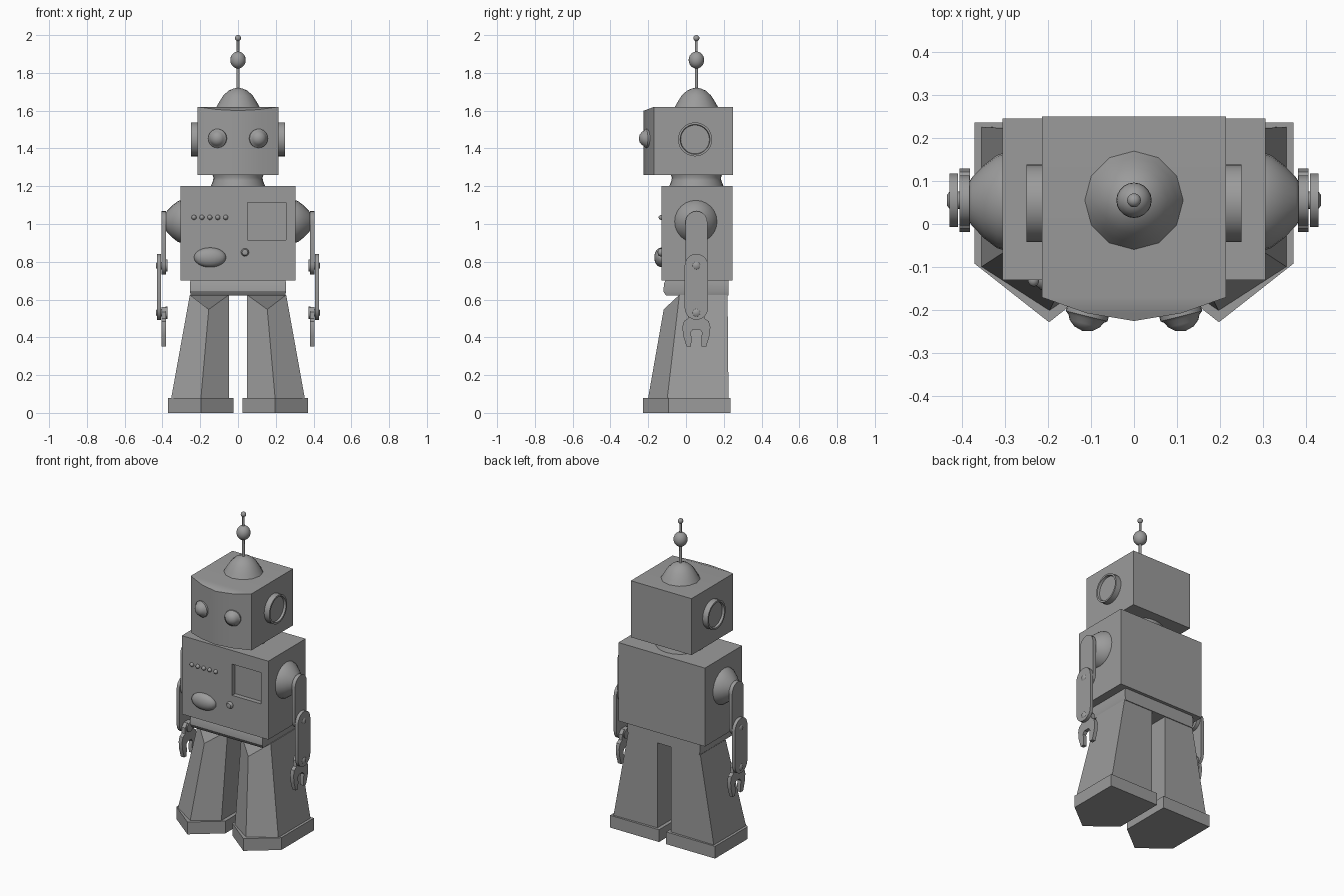
import bpy, bmesh
from math import sin, cos, pi, radians
from mathutils import Vector, Matrix

if "Cube" in bpy.data.objects:
    bpy.data.objects.remove(bpy.data.objects["Cube"])

grey = bpy.data.materials.new("plain grey")
grey.use_nodes = True
GREY = (0.33, 0.33, 0.33, 1)
grey.diffuse_color = GREY
grey.node_tree.nodes["Principled BSDF"].inputs["Base Color"].default_value = GREY

CY = 0.055  # depth of the shared centre line
X, Y, Z = Vector((1, 0, 0)), Vector((0, 1, 0)), Vector((0, 0, 1))


def finish(name, bm, smooth=None):
    bmesh.ops.recalc_face_normals(bm, faces=bm.faces)
    mesh = bpy.data.meshes.new(name)
    bm.to_mesh(mesh)
    bm.free()
    mesh.materials.append(grey)
    ob = bpy.data.objects.new(name, mesh)
    bpy.context.collection.objects.link(ob)
    if smooth:
        bpy.ops.object.select_all(action="DESELECT")
        ob.select_set(True)
        bpy.context.view_layer.objects.active = ob
        bpy.ops.object.shade_smooth_by_angle(angle=radians(smooth))
    return ob


def loft(loops):
    """Skin a stack of equal loops and cap both ends."""
    bm = bmesh.new()
    rings = [[bm.verts.new(p) for p in loop] for loop in loops]
    n = len(rings[0])
    for a, b in zip(rings, rings[1:]):
        for i in range(n):
            j = (i + 1) % n
            bm.faces.new((a[i], a[j], b[j], b[i]))
    bm.faces.new(rings[0])
    bm.faces.new(rings[-1])
    return bm


def box(name, x0, x1, y0, y1, z0, z1):
    rect = ((x0, y0), (x1, y0), (x1, y1), (x0, y1))
    return finish(name, loft([[(x, y, z) for x, y in rect] for z in (z0, z1)]))


def lathe(name, profile, loc, axis=Z, n=24, smooth=40):
    """Turn (radius, height) points around an axis."""
    bm = loft([[(r * cos(2 * pi * i / n), r * sin(2 * pi * i / n), h) for i in range(n)]
               for r, h in profile])
    bmesh.ops.remove_doubles(bm, verts=bm.verts, dist=0.0002)
    turn = Z.rotation_difference(axis).to_matrix().to_4x4()
    bm.transform(Matrix.Translation(loc) @ turn)
    return finish(name, bm, smooth)


def ball(name, loc, size):
    bm = bmesh.new()
    bmesh.ops.create_uvsphere(bm, u_segments=20, v_segments=12, radius=1)
    bm.transform(Matrix.Translation(loc) @ Matrix.Diagonal((*size, 1)))
    return finish(name, bm, 60)


def plate(name, outline, x0, x1):
    """Flat plate cut from a (y, z) outline."""
    return finish(name, loft([[(x, y, z) for y, z in outline] for x in (x0, x1)]), 30)


def capsule(z_top, z_bottom, r, n=10):
    top = [(CY + r * cos(pi * i / n), z_top + r * sin(pi * i / n)) for i in range(n + 1)]
    low = [(CY - r * cos(pi * i / n), z_bottom - r * sin(pi * i / n)) for i in range(n + 1)]
    return top + low


# Head: box with a bowed front whose top edge dips in the middle
front = ((-0.214, -0.17), (-0.11, -0.207), (0, -0.225), (0.11, -0.207), (0.214, -0.17))
plan = front + ((0.214, 0.25), (-0.214, 0.25))
top_z = (1.62, 1.606, 1.6, 1.606, 1.62, 1.62, 1.62)
bm = loft([[(x, y, 1.26) for x, y in plan],
           [(x, y, z) for (x, y), z in zip(plan, top_z)]])
bm.verts.ensure_lookup_table()
bmesh.ops.connect_verts(bm, verts=[bm.verts[7], bm.verts[11]])
finish("head", bm, 25)

# Dome and antenna
lathe("head_dome", ((0.117, 1.615), (0.1, 1.645), (0.078, 1.68), (0.05, 1.706),
                    (0.022, 1.718), (0.0001, 1.721)), (0, CY, 0), n=12)
lathe("antenna_rod", ((0.009, 1.7), (0.007, 1.98)), (0, CY, 0), n=10)
ball("antenna_ball", (0, CY, 1.868), (0.041, 0.041, 0.045))
ball("antenna_tip", (0, CY, 1.984), (0.016, 0.016, 0.016))

# Neck with a flared base
lathe("neck", ((0.145, 1.19), (0.142, 1.205), (0.132, 1.23), (0.13, 1.245), (0.137, 1.265)),
      (0, CY, 0))

# Torso with a sunken screen
torso = box("torso", -0.305, 0.305, -0.13, 0.245, 0.7, 1.2)
cutter = box("screen_cutter", 0.05, 0.253, -0.2, -0.1, 0.914, 1.113)
cutter.hide_render = True
mod = torso.modifiers.new("screen", "BOOLEAN")
mod.operation, mod.object, mod.solver = "DIFFERENCE", cutter, "EXACT"
bpy.context.view_layer.objects.active = torso
bpy.ops.object.modifier_apply(modifier=mod.name)
bpy.data.objects.remove(cutter)

# Front panel details
for i in range(5):
    ball(f"panel_light_{i + 1}", (-0.233 + 0.042 * i, -0.13, 1.035), (0.013, 0.015, 0.013))
ball("oval_grille", (-0.148, -0.13, 0.823), (0.085, 0.038, 0.052))
lathe("panel_knob", ((0.021, 0), (0.021, 0.008), (0.015, 0.018), (0.0001, 0.021)),
      (0.037, -0.13, 0.85), -Y, n=16)

# Waist band
finish("waist_band", loft([[(-w, y, z), (w, y, z), (w, 0.225, z), (-w, 0.225, z)]
       for z, w, y in ((0.71, 0.25, -0.105), (0.685, 0.255, -0.116), (0.645, 0.255, -0.12),
                       (0.63, 0.252, -0.112), (0.622, 0.25, -0.105))]), 30)

for s, side in ((1, "left"), (-1, "right")):
    # Eye, set square to the bowed face
    lathe(side + "_eye", ((0.05, -0.01), (0.05, 0.008), (0.042, 0.014), (0.036, 0.026),
                          (0.022, 0.038), (0.0001, 0.044)),
          (s * 0.108, -0.206, 1.453), Vector((s * 0.25, -1, 0)).normalized())

    # Ear: a rimmed, dished disc
    lathe(side + "_ear", ((0.09, 0), (0.09, 0.038), (0.079, 0.038), (0.076, 0.024),
                          (0.0001, 0.024)), (s * 0.212, 0.048, 1.448), X * s, n=28)

    # Shoulder cone
    lathe(side + "_shoulder", ((0.113, 0), (0.108, 0.015), (0.085, 0.045), (0.056, 0.073),
                               (0.045, 0.08)), (s * 0.303, CY - 0.003, 1.013), X * s)

    # Arm plates, pins and claw
    plate(side + "_upper_arm", capsule(1.01, 0.79, 0.058), s * 0.382, s * 0.405)
    plate(side + "_lower_arm", capsule(0.78, 0.555, 0.062), s * 0.408, s * 0.428)
    for joint, z in (("elbow", 0.78), ("wrist", 0.53)):
        lathe(f"{side}_{joint}_pin", ((0.032, 0), (0.032, 0.01), (0.02, 0.012), (0.02, 0.054),
                                      (0.012, 0.06)), (s * 0.374, CY, z), X * s, n=16)
    half = ((0.022, 0.56), (0.042, 0.535), (0.044, 0.5), (0.066, 0.485), (0.074, 0.455),
            (0.07, 0.41), (0.052, 0.352), (0.028, 0.352), (0.026, 0.4), (0.031, 0.425),
            (0.018, 0.442))
    claw = [(CY + d, z) for d, z in half] + [(CY - d, z) for d, z in reversed(half)]
    plate(side + "_claw", claw, s * 0.381, s * 0.405)

    # Leg: flared pentagon with a pointed shin, clipped at the top
    finish(side + "_leg", loft([
        [(s * 0.048, 0.22, 0.07), (s * 0.355, 0.225, 0.07), (s * 0.355, -0.1, 0.07),
         (s * 0.197, -0.202, 0.07), (s * 0.048, -0.1, 0.07)],
        [(s * 0.048, 0.22, 0.625), (s * 0.255, 0.22, 0.625), (s * 0.255, -0.035, 0.625),
         (s * 0.155, -0.118, 0.548), (s * 0.048, -0.035, 0.625)]]))

    # Foot: shallow pentagon block
    sole = ((0.025, 0.236), (0.37, 0.236), (0.37, -0.092), (0.197, -0.228), (0.025, -0.092))
    finish(side + "_foot", loft([[(s * x, y, z) for x, y in sole] for z in (0, 0.078)]))
